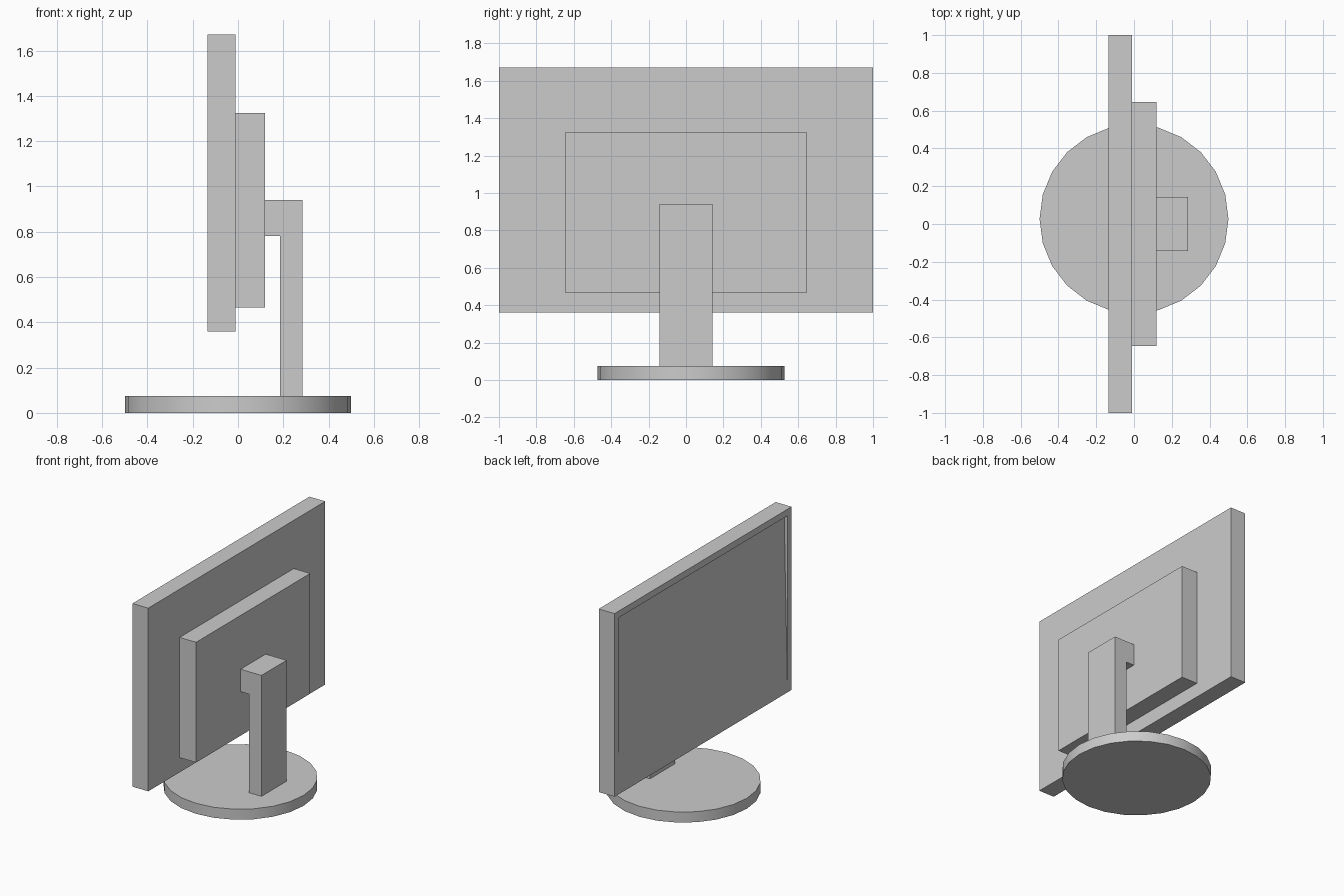
import bpy, bmesh, math

if "Cube" in bpy.data.objects:
    bpy.data.objects.remove(bpy.data.objects["Cube"])

grey = bpy.data.materials.new("light_grey")
grey.diffuse_color = (0.6, 0.6, 0.6, 1)
grey.use_nodes = True
grey.node_tree.nodes["Principled BSDF"].inputs["Base Color"].default_value = grey.diffuse_color


def finish(name, bm):
    bmesh.ops.recalc_face_normals(bm, faces=bm.faces)
    mesh = bpy.data.meshes.new(name)
    bm.to_mesh(mesh)
    bm.free()
    mesh.materials.append(grey)
    obj = bpy.data.objects.new(name, mesh)
    bpy.context.collection.objects.link(obj)
    return obj


def extrude_profile(name, points, half_width):
    """Extrude an (x, z) outline symmetrically along y."""
    bm = bmesh.new()
    face = bm.faces.new([bm.verts.new((x, -half_width, z)) for x, z in points])
    new = bmesh.ops.extrude_face_region(bm, geom=[face])["geom"]
    bmesh.ops.translate(bm, vec=(0, 2 * half_width, 0),
                        verts=[v for v in new if isinstance(v, bmesh.types.BMVert)])
    return finish(name, bm)


def rect(x0, x1, z0, z1):
    return [(x0, z0), (x1, z0), (x1, z1), (x0, z1)]


# Display housing
display = extrude_profile("display", rect(-0.135, -0.01, 0.36, 1.67), 1.0)

# Screen: bezel inset, then a recess leaning back toward the top
bm = bmesh.new()
bm.from_mesh(display.data)
front = min(bm.faces, key=lambda f: f.calc_center_median().x)
bmesh.ops.inset_individual(bm, faces=[front], thickness=0.067)
screen = bmesh.ops.extrude_discrete_faces(bm, faces=[front])["faces"][0]
rim = [e for e in bm.edges if e.is_boundary and e not in screen.edges[:]]
top_z = max(v.co.z for v in screen.verts)
for v in screen.verts:
    if v.co.z > top_z - 0.01:
        v.co.x += 0.025
# Close the recess: one triangle per side and a strip along the top
for e in rim:
    a, b = e.verts
    pair = [min(screen.verts, key=lambda w: (w.co - v.co).length) for v in (a, b)]
    lifted = [(w.co - v.co).length > 0.01 for v, w in zip((a, b), pair)]
    if all(lifted):
        bm.faces.new((a, b, pair[1], pair[0]))
    elif any(lifted):
        bm.faces.new((a, b, pair[0] if lifted[0] else pair[1]))
bmesh.ops.remove_doubles(bm, verts=bm.verts, dist=0.0005)
bmesh.ops.recalc_face_normals(bm, faces=bm.faces)
bm.to_mesh(display.data)
bm.free()

# Rear electronics housing
extrude_profile("rear_housing", rect(-0.01, 0.12, 0.465, 1.325), 0.645)

# Stand post with the arm that reaches the housing
extrude_profile("stand_post", [(0.185, 0.075), (0.285, 0.075), (0.285, 0.94),
                               (0.12, 0.94), (0.12, 0.78), (0.185, 0.78)], 0.142)

# Round base
bm = bmesh.new()
ring = [bm.verts.new((0.5 * math.cos(i * math.tau / 24),
                      0.027 + 0.5 * math.sin(i * math.tau / 24), 0)) for i in range(24)]
disc = bm.faces.new(ring)
new = bmesh.ops.extrude_face_region(bm, geom=[disc])["geom"]
bmesh.ops.translate(bm, vec=(0, 0, 0.075),
                    verts=[v for v in new if isinstance(v, bmesh.types.BMVert)])
base = finish("base", bm)
bpy.context.view_layer.objects.active = base
base.select_set(True)
bpy.ops.object.shade_smooth_by_angle(angle=math.radians(30))
